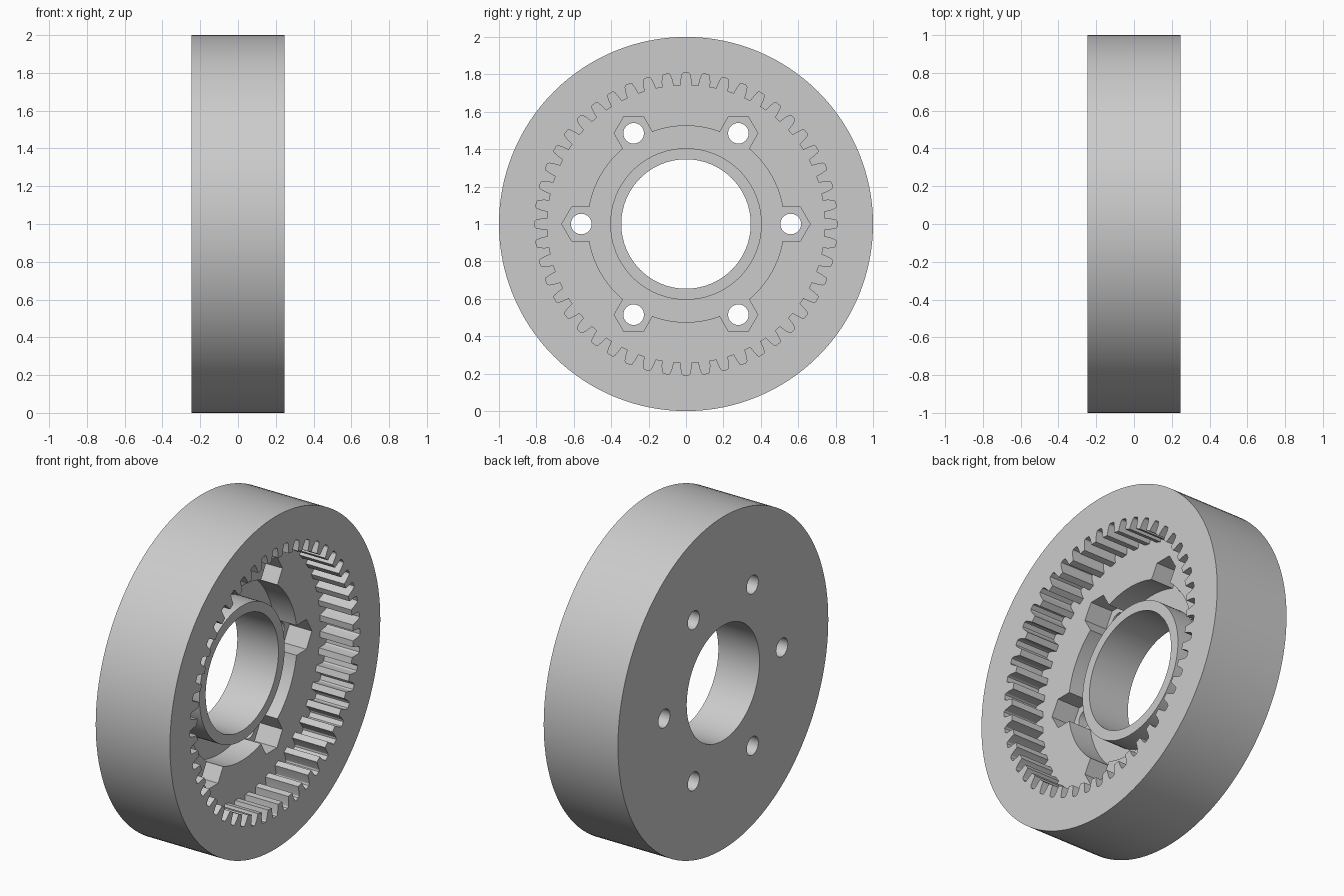
import bpy, bmesh, math
from mathutils import Vector

if "Cube" in bpy.data.objects:
    bpy.data.objects.remove(bpy.data.objects["Cube"])

HALF = 0.247            # half of the wheel's width
FLOOR = HALF - 0.22     # floor of the toothed cavity
GROOVE = FLOOR - 0.15   # floor of the annular groove
TEETH = 48

grey = bpy.data.materials.new("plain grey")
grey.use_nodes = True
grey.diffuse_color = (0.6, 0.6, 0.6, 1)
grey.node_tree.nodes["Principled BSDF"].inputs["Base Color"].default_value = (0.6, 0.6, 0.6, 1)


def polar(r, a, centre=(0, 0)):
    return centre[0] + r * math.cos(a), centre[1] + r * math.sin(a)


def circle(r, n, centre=(0, 0)):
    return [polar(r, math.tau * i / n, centre) for i in range(n)]


def prism(name, outline, x0, x1):
    """Extrude a (y, z) outline along the wheel's axis."""
    bm = bmesh.new()
    face = bm.faces.new([bm.verts.new((x0, y, z + 1)) for y, z in outline])
    new = bmesh.ops.extrude_face_region(bm, geom=[face])["geom"]
    bmesh.ops.translate(bm, vec=Vector((x1 - x0, 0, 0)),
                        verts=[v for v in new if isinstance(v, bmesh.types.BMVert)])
    bmesh.ops.recalc_face_normals(bm, faces=bm.faces)
    mesh = bpy.data.meshes.new(name)
    bm.to_mesh(mesh)
    bm.free()
    mesh.materials.append(grey)
    obj = bpy.data.objects.new(name, mesh)
    bpy.context.collection.objects.link(obj)
    return obj


def combine(body, tool, operation="DIFFERENCE"):
    """Apply a boolean and discard the tool."""
    mod = body.modifiers.new("cut", "BOOLEAN")
    mod.operation, mod.solver, mod.object = operation, "EXACT", tool
    bpy.context.view_layer.objects.active = body
    bpy.ops.object.modifier_apply(modifier=mod.name)
    bpy.data.objects.remove(tool)


# Wheel body
wheel = prism("ring_gear", circle(1, 128), -HALF, HALF)

# Internal teeth: each pitch has a tapered gap centred on its angle
pitch = math.tau / TEETH
gap = [(0.742, -0.31), (0.775, -0.26), (0.8, -0.2), (0.808, -0.13),
       (0.808, 0.13), (0.8, 0.2), (0.775, 0.26), (0.742, 0.31)]
outline = [polar(r, (i + s) * pitch) for i in range(TEETH) for r, s in gap]
combine(wheel, prism("cavity_cutter", outline, FLOOR, HALF + 0.1))

# Groove with six hexagonal nut pockets, and through holes
combine(wheel, prism("groove_cutter", circle(0.525, 96), GROOVE, FLOOR + 0.1))
for i in range(6):
    centre = polar(0.56, i * math.pi / 3)
    combine(wheel, prism("pocket_cutter", circle(0.104, 6, centre), GROOVE, FLOOR + 0.1))
    combine(wheel, prism("hole_cutter", circle(0.055, 32, centre), -HALF - 0.1, FLOOR + 0.1))

# Hub collar and central bore
combine(wheel, prism("hub_collar", circle(0.405, 96), GROOVE - 0.05, FLOOR), "UNION")
combine(wheel, prism("bore_cutter", circle(0.346, 96), -HALF - 0.1, HALF + 0.1))

bpy.ops.object.select_all(action="DESELECT")
wheel.select_set(True)
bpy.context.view_layer.objects.active = wheel
bpy.ops.object.shade_smooth_by_angle(angle=math.radians(20))
